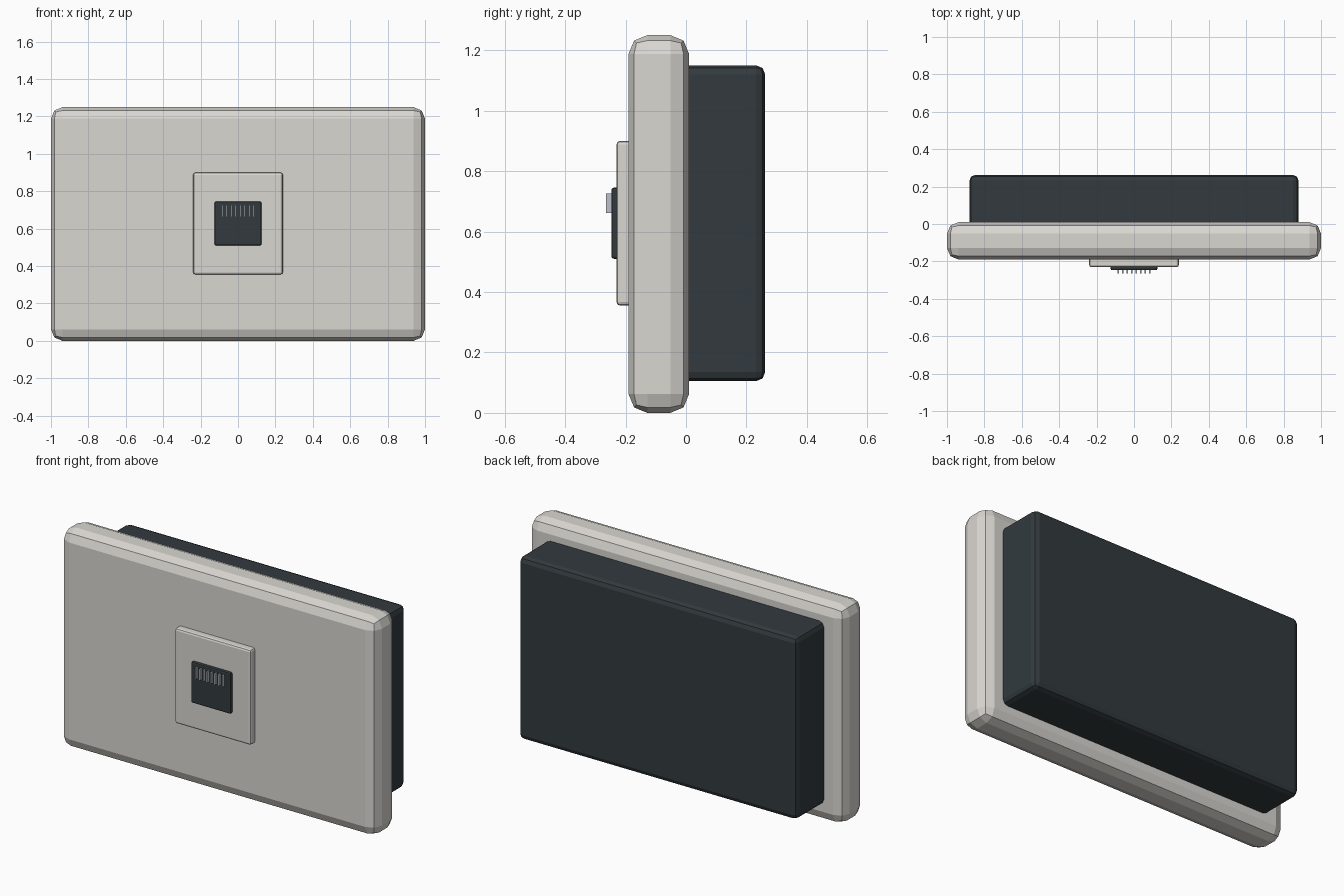
import bpy

if "Cube" in bpy.data.objects:
    bpy.data.objects.remove(bpy.data.objects["Cube"])


def material(name, color):
    m = bpy.data.materials.new(name)
    m.diffuse_color = (*color, 1)
    m.use_nodes = True
    m.node_tree.nodes["Principled BSDF"].inputs["Base Color"].default_value = m.diffuse_color
    return m


IVORY = material("ivory_plastic", (0.70, 0.68, 0.64))
DARK = material("dark_plastic", (0.032, 0.042, 0.048))
METAL = material("contact_metal", (0.50, 0.54, 0.58))


def box(name, x, y, z, mat, bevel=0.0, segments=2):
    """Box from (min, max) ranges, with optional rounded edges."""
    ranges = (x, y, z)
    bpy.ops.mesh.primitive_cube_add(size=1, location=[(a + b) / 2 for a, b in ranges])
    ob = bpy.context.object
    ob.name = name
    ob.scale = [b - a for a, b in ranges]
    bpy.ops.object.transform_apply(location=False, rotation=False, scale=True)
    ob.data.materials.append(mat)
    if bevel:
        mod = ob.modifiers.new("rounded_edges", "BEVEL")
        mod.width = bevel
        mod.segments = segments
    return ob


# Wall plate and the box behind it
box("wall_plate", (-1, 1), (-0.19, 0.01), (0, 1.25), IVORY, 0.062)
box("back_box", (-0.88, 0.88), (-0.04, 0.262), (0.105, 1.15), DARK, 0.03)

# Raised socket frame and dark opening
box("socket_frame", (-0.24, 0.24), (-0.23, -0.17), (0.355, 0.90), IVORY, 0.012)
box("socket_opening", (-0.125, 0.125), (-0.247, -0.21), (0.51, 0.745), DARK, 0.008)

# Row of eight contact pins
for i in range(8):
    cx = (i - 3.5) * 0.024
    box(f"contact_pin_{i + 1}", (cx - 0.004, cx + 0.004), (-0.265, -0.24),
        (0.662, 0.726), METAL)
